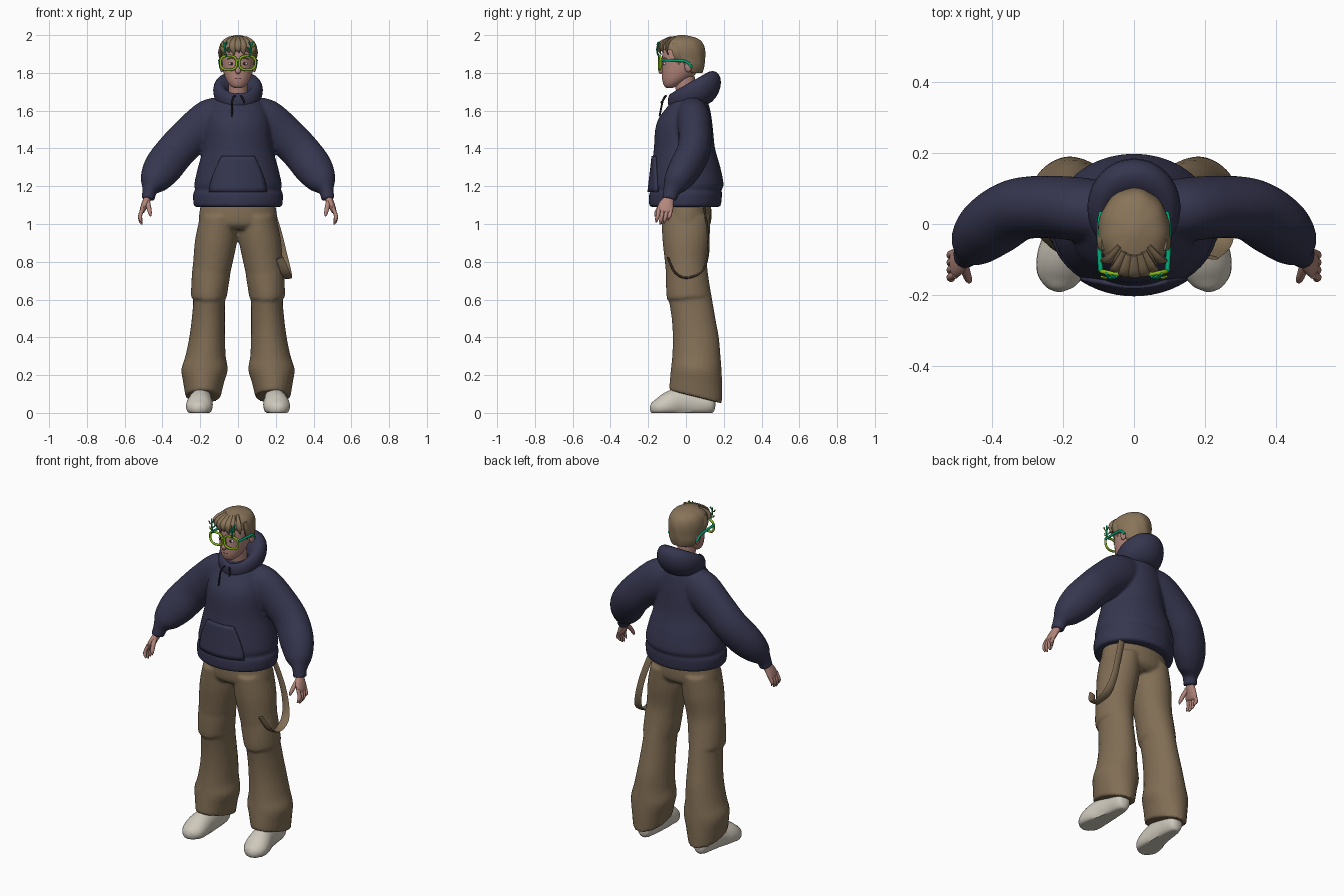
import bpy, bmesh
from math import sin, cos, pi, sqrt, radians
from mathutils import Vector

if "Cube" in bpy.data.objects:
    bpy.data.objects.remove(bpy.data.objects["Cube"])


def paint(name, *rgb):
    m = bpy.data.materials.new(name)
    m.use_nodes = True
    m.diffuse_color = (*rgb, 1)
    m.node_tree.nodes["Principled BSDF"].inputs["Base Color"].default_value = (*rgb, 1)
    return m


navy = paint("navy_cloth", .036, .036, .078)
khaki = paint("khaki_cloth", .22, .155, .09)
blond = paint("hair_brown", .25, .175, .10)
flesh = paint("skin", .45, .24, .20)
cream = paint("cream_leather", .62, .58, .50)
lime = paint("lime_frame", .25, .48, .01)
teal = paint("teal_frame", .0, .42, .20)
dark = paint("dark_cord", .012, .012, .02)
white = paint("eye_white", .65, .6, .57)
rose = paint("lip_rose", .34, .14, .13)
BOTH = (1, -1)


def spline(rows, k):
    """Smooth curve through rows of numbers."""
    out = []
    last = len(rows) - 1
    for i in range(last):
        p, q, r, s = (rows[min(max(j, 0), last)] for j in (i - 1, i, i + 1, i + 2))
        for t in (j / k for j in range(k)):
            out.append([b + t * ((c - a) / 2 + t * (a - 2.5 * b + 2 * c - d / 2
                        + t * (1.5 * (b - c) + (d - a) / 2))) for a, b, c, d in zip(p, q, r, s)])
    return out + [list(rows[-1])]


def skin(name, rows, mat, ring=True, loop=False, cap=True):
    """Surface through rows of points."""
    bm = bmesh.new()
    grid = [[bm.verts.new(p) for p in row] for row in rows]
    n = len(grid[0])
    for i in range(len(grid) if loop else len(grid) - 1):
        a, b = grid[i], grid[(i + 1) % len(grid)]
        for j in range(n if ring else n - 1):
            k = (j + 1) % n
            bm.faces.new((a[j], a[k], b[k], b[j]))
    if ring and cap and not loop:
        bm.faces.new(grid[0])
        bm.faces.new(grid[-1])
    bmesh.ops.recalc_face_normals(bm, faces=bm.faces)
    me = bpy.data.meshes.new(name)
    bm.to_mesh(me)
    bm.free()
    me.materials.append(mat)
    ob = bpy.data.objects.new(name, me)
    bpy.context.collection.objects.link(ob)
    return ob


def side_name(name, s, sides):
    return name if len(sides) == 1 else ("left_" if s > 0 else "right_") + name


def tube(name, rings, mat, sides=(1,), flat=False, ref=(0, 1, 0), n=24, k=4):
    """Elliptical rings (x, y, z, a, b, slope) along a path; flat keeps them level."""
    rings = spline(rings, k)
    mid = [Vector(r[:3]) for r in rings]
    rows = []
    for i, r in enumerate(rings):
        u, v = Vector((1, 0, 0)), Vector((0, 1, r[5] if len(r) > 5 else 0))
        if not flat:
            t = (mid[min(i + 1, len(mid) - 1)] - mid[max(i - 1, 0)]).normalized()
            u = Vector(ref).cross(t).normalized()
            v = t.cross(u)
        rows.append([mid[i] + u * r[3] * cos(w) + v * r[4] * sin(w)
                     for w in (2 * pi * j / n for j in range(n))])
    return [skin(side_name(name, s, sides), [[(p.x * s, p.y, p.z) for p in row] for row in rows], mat)
            for s in sides]


def level(name, rings, mat, **kw):
    """Level centred rings given as (z, y, a, b)."""
    return tube(name, [(0, y, z, a, b) for z, y, a, b in rings], mat, flat=True, **kw)


def wire(name, pts, r, mat, sides=(1,), cyclic=False):
    for s in sides:
        cu = bpy.data.curves.new(name, "CURVE")
        cu.dimensions = "3D"
        cu.bevel_depth, cu.bevel_resolution, cu.use_fill_caps = r, 2, True
        sp = cu.splines.new("POLY")
        sp.points.add(len(pts) - 1)
        for q, p in zip(sp.points, pts):
            q.co = (p[0] * s, p[1], p[2], 1)
        sp.use_cyclic_u = cyclic
        cu.materials.append(mat)
        bpy.context.collection.objects.link(bpy.data.objects.new(side_name(name, s, sides), cu))


def ball(name, at, size, mat, sides=(1,)):
    x, y, z = at
    a, b, c = size
    rows = [[(x + a * sin(t) * cos(w), y + b * sin(t) * sin(w), z + c * cos(t))
             for w in (pi * j / 8 for j in range(16))] for t in (.05 + (pi - .1) * i / 10 for i in range(11))]
    return [skin(side_name(name, s, sides), [[(p[0] * s, p[1], p[2]) for p in r] for r in rows], mat)
            for s in sides]


def fuse(name, parts, voxel):
    """Join overlapping parts into one soft garment."""
    bpy.ops.object.select_all(action="DESELECT")
    for o in parts:
        o.select_set(True)
    bpy.context.view_layer.objects.active = parts[0]
    bpy.ops.object.join()
    ob = parts[0]
    ob.name = name
    m = ob.modifiers.new("blend", "REMESH")
    m.mode, m.voxel_size, m.use_smooth_shade = "VOXEL", voxel, True
    m = ob.modifiers.new("soften", "SMOOTH")
    m.factor, m.iterations = .5, 4


# Hoodie body with sleeves and cuffs
body = level("hoodie", [(1.09, -.005, .225, .18), (1.10, -.005, .235, .19), (1.16, -.002, .238, .193),
    (1.18, .002, .226, .186), (1.21, .003, .232, .196), (1.30, 0, .212, .182), (1.40, -.008, .185, .162),
    (1.50, -.01, .175, .153), (1.56, -.004, .165, .14), (1.62, .012, .145, .112), (1.67, .02, .105, .085),
    (1.70, .02, .07, .06)], navy, n=40)
sleeves = tube("sleeve", [(.06, .03, 1.59, .09, .08), (.14, .04, 1.55, .115, .09), (.24, .048, 1.475, .107, .088),
    (.33, .04, 1.385, .104, .088), (.40, -.005, 1.295, .102, .086), (.445, -.05, 1.225, .078, .07),
    (.465, -.072, 1.185, .045, .05), (.47, -.08, 1.165, .037, .042), (.478, -.088, 1.13, .036, .04)], navy, BOTH)
fuse("hoodie", body + sleeves, .009)

# Folded hood, thick behind and narrow at the throat
rows = []
for i in range(40):
    t = 2 * pi * i / 40
    w = (1 - cos(t)) / 2
    row = []
    for f in (2 * pi * j / 20 for j in range(20)):
        up = (.04 + .05 * w) * sin(f)
        out = (.018 + .045 * w) * cos(f) + .25 * w * up
        row.append(((.088 + out) * sin(t), .02 - (.098 + out) * cos(t), 1.65 + .07 * w + up))
    rows.append(row)
skin("hood", rows, navy, loop=True)

# Front pouch and draw cords
rows = []
for i in range(9):
    f = i / 8
    half = .15 - .065 * f ** 1.6
    rows.append([(x, -(.203 - .022 * f) * sqrt(1 - (x / .24) ** 2) + .006, 1.17 + .19 * f)
                 for x in (half * (j / 6 - 1) for j in range(13))])
pouch = skin("front_pouch", rows, navy, ring=False)
m = pouch.modifiers.new("cloth", "SOLIDIFY")
m.thickness, m.offset = .014, 0
for name, x, z in (("left_cord", .03, 1.64), ("right_cord", -.03, 1.57)):
    wire(name, spline([(x * .5, -.105, 1.68), (x, -.122, 1.655), (x * 1.1, -.14 + .1 * (z - 1.57), z)], 5), .005, dark)

# Trousers
hips = level("trousers", [(1.13, 0, .19, .13), (1.06, 0, .205, .135), (1.0, 0, .205, .13), (.97, 0, .16, .10)],
             khaki, n=32)
legs = tube("leg", [(.10, 0, 1.04, .10, .13, 0), (.115, 0, .92, .112, .125, 0), (.132, 0, .80, .105, .112, 0),
    (.145, .01, .70, .096, .112, 0), (.152, .024, .60, .085, .115, 0), (.157, .04, .50, .088, .116, 0),
    (.163, .052, .40, .095, .122, 0), (.172, .055, .30, .107, .128, 0), (.177, .055, .23, .123, .134, -.08),
    (.182, .053, .16, .108, .138, -.16), (.185, .05, .085, .093, .14, -.25)], khaki, BOTH, flat=True)
flaps = tube("pocket", [(.135, .0, .84, .098, .10, 0), (.142, .004, .74, .102, .11, 0),
    (.152, .012, .64, .097, .117, 0), (.154, .016, .61, .094, .116, .1)], khaki, BOTH, flat=True)
fuse("trousers", hips + legs + flaps, .009)

# Hanging strap on the left leg
tube("strap", [(.16, .09, 1.12, .006, .02), (.21, .115, .96, .006, .02), (.24, .115, .83, .006, .022),
    (.257, .08, .745, .006, .026), (.26, 0, .715, .006, .026), (.25, -.06, .745, .006, .024),
    (.22, -.095, .82, .006, .02)], khaki, ref=(1, 0, 0), n=8)

# Shoes, flattened on the ground
for shoe in tube("shoe", [(.187, .155, .05, .01, .015), (.187, .145, .05, .035, .045), (.188, .11, .05, .048, .06),
        (.19, .04, .055, .052, .075), (.195, -.03, .055, .06, .078), (.203, -.09, .042, .07, .07),
        (.208, -.14, .028, .066, .052), (.21, -.175, .022, .042, .034), (.21, -.19, .02, .012, .012)],
        cream, BOTH, ref=(0, 0, 1)):
    for v in shoe.data.vertices:
        v.co.z = max(v.co.z, 0)

# Hands
tube("palm", [(.472, -.08, 1.17, .022, .026), (.48, -.09, 1.135, .02, .028), (.495, -.105, 1.10, .018, .04),
    (.507, -.112, 1.07, .014, .042), (.51, -.114, 1.06, .008, .036)], flesh, BOTH, n=16)
for i, drop in enumerate((.02, .005, 0, .01)):
    y = -.08 - .021 * i
    tube(f"finger_{i + 1}", [(.503, y, 1.085, .01, .011), (.518, y - .006, 1.045, .0105, .0105),
        (.516, y - .012, 1.015 + drop, .009, .009), (.508, y - .014, .998 + drop, .003, .003)],
        flesh, BOTH, n=10)
tube("thumb", [(.483, -.10, 1.135, .014, .014), (.474, -.135, 1.095, .013, .013),
    (.466, -.157, 1.06, .01, .01), (.463, -.163, 1.04, .003, .003)], flesh, BOTH, n=10)

# Head, neck, ears and face
level("neck", [(1.62, .02, .055, .055), (1.70, .0, .05, .052), (1.78, -.01, .052, .058)], flesh)
level("head", [(1.72, -.088, .018, .016), (1.732, -.078, .04, .038), (1.76, -.057, .061, .068),
    (1.80, -.036, .076, .091), (1.85, -.026, .084, .10), (1.90, -.02, .085, .105), (1.95, -.02, .07, .09),
    (1.975, -.02, .03, .04)], flesh, n=32)
tube("nose", [(0, -.117, 1.865, .007, .006), (0, -.128, 1.83, .01, .01), (0, -.134, 1.808, .015, .013),
    (0, -.127, 1.797, .008, .005)], flesh, n=12)
ball("ear", (.086, .012, 1.835), (.012, .02, .032), flesh, BOTH)
ball("eye", (.034, -.113, 1.848), (.017, .008, .008), white, BOTH)
ball("iris", (.034, -.118, 1.848), (.007, .006, .007), dark, BOTH)
ball("mouth", (0, -.119, 1.771), (.022, .008, .006), rose)
wire("eyebrow", [(.016, -.122, 1.873), (.038, -.117, 1.88), (.056, -.104, 1.873)], .003, blond, BOTH)

# Hair cap with a raised front hairline
hair = level("hair", [(1.79, .02, .07, .065), (1.83, .002, .092, .094), (1.87, -.013, .098, .113),
    (1.92, -.022, .101, .123), (1.96, -.022, .09, .11), (1.985, -.02, .062, .076), (2.0, -.02, .012, .015)],
    blond, n=64)[0]
for i, v in enumerate(hair.data.vertices):
    f = min(max((.03 - v.co.y) / .1, 0), 1)
    ripple = 1 + .012 * sin(9 * 2 * pi * (i % 64) / 64 + 30 * v.co.z)
    v.co.x *= ripple
    v.co.y *= ripple
    v.co.z = max(v.co.z, 1.80 + .12 * f)
for i in range(7):
    x = -.078 + .026 * i
    y = -.02 - .124 * sqrt(1 - (x / .105) ** 2)
    tip = 1.895 + .012 * (i % 2)
    tube(f"fringe_{i + 1}", [(x * .5, y * .6, 1.985, .012, .008), (x * .85, y * .93, 1.958, .02, .011),
        (x, y, 1.93, .018, .009), (x + .006, y + .008, tip, .002, .002)], blond, n=10)
tube("side_lock", [(.085, -.055, 1.955, .008, .02), (.096, -.05, 1.91, .009, .024), (.091, -.04, 1.87, .006, .014),
    (.088, -.035, 1.845, .002, .003)], blond, BOTH, n=10)

# Glasses: rounded rims, bridge, arms and branching ornaments
rim = []
for t in (2 * pi * j / 32 for j in range(32)):
    c, s = cos(t), sin(t)
    rim.append((.05 + .043 * abs(c) ** .75 * (1 if c > 0 else -1), -.141 + .008 * max(c, 0),
                1.853 + .037 * abs(s) ** .75 * (1 if s > 0 else -1)))
wire("rim", rim, .0065, lime, BOTH, True)
wire("bridge", [(-.012, -.141, 1.862), (0, -.144, 1.868), (.012, -.141, 1.862)], .006, lime)
wire("temple_arm", spline([(.094, -.133, 1.868), (.098, -.06, 1.866), (.097, .0, 1.86), (.093, .03, 1.83)], 5),
     .007, teal, BOTH)
wire("ornament_stem", spline([(.06, -.143, 1.885), (.067, -.152, 1.91), (.07, -.152, 1.935), (.078, -.14, 1.965)], 4),
     .0045, teal, BOTH)
for i, (x, z, dx) in enumerate(((.064, 1.90, .022), (.068, 1.918, -.018), (.071, 1.935, .02), (.073, 1.945, -.014))):
    wire(f"ornament_twig_{i + 1}", [(x, -.151, z), (x + dx * .7, -.152, z + .006), (x + dx, -.148, z + .018)],
         .0035, teal if i % 2 else lime, BOTH)

# Smooth shading that keeps hard edges
bpy.ops.object.select_all(action="DESELECT")
for o in bpy.context.scene.objects:
    if o.type == "MESH" and o.data.materials and "blend" not in o.modifiers:
        o.select_set(True)
        bpy.context.view_layer.objects.active = o
bpy.ops.object.shade_smooth_by_angle(angle=radians(50))
